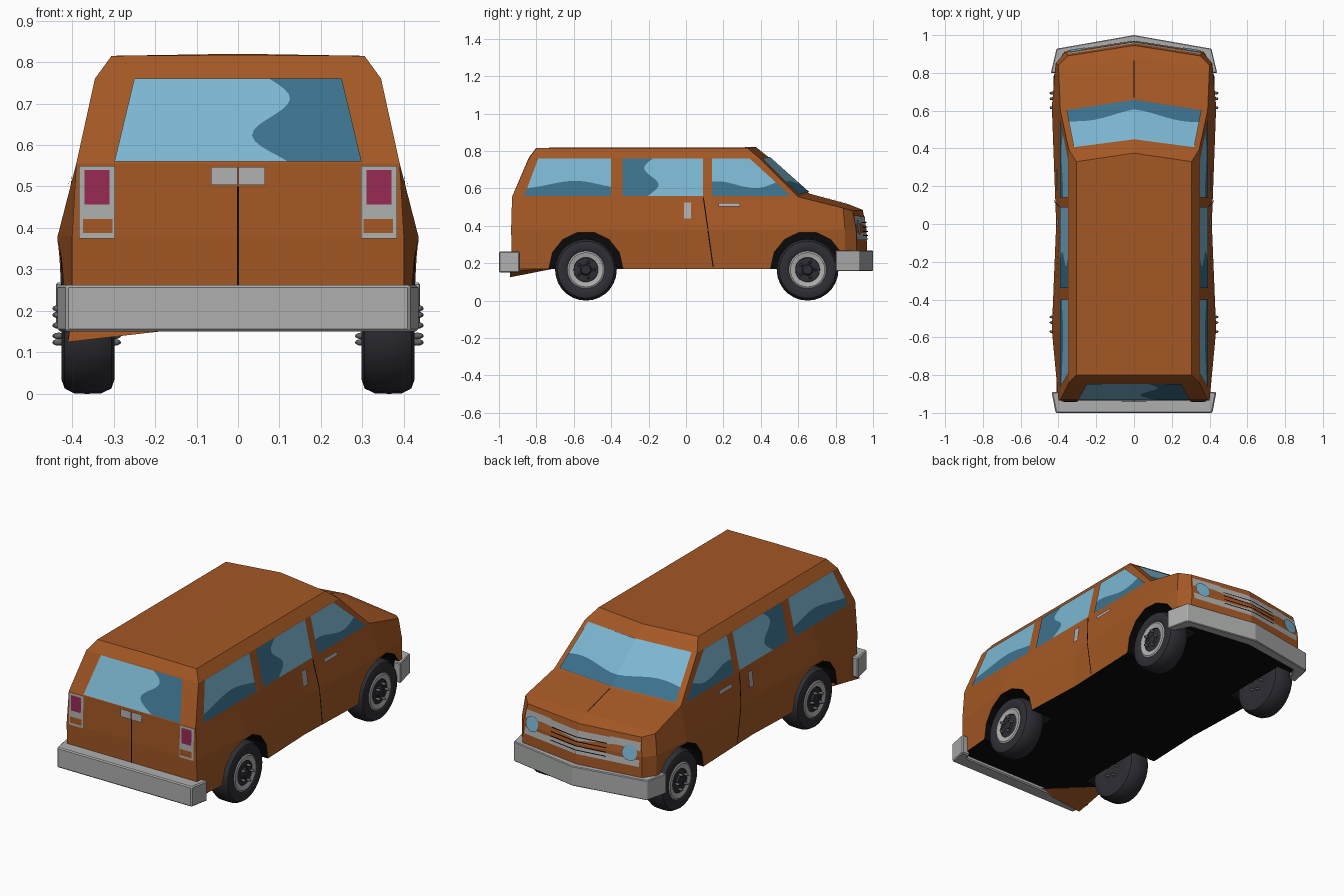
import bpy, bmesh, math
from mathutils import Vector, Matrix
from mathutils.bvhtree import BVHTree

if "Cube" in bpy.data.objects:
    bpy.data.objects.remove(bpy.data.objects["Cube"])


def mat(name, r, g, b):
    m = bpy.data.materials.new(name)
    m.diffuse_color = (r, g, b, 1)
    m.use_nodes = True
    m.node_tree.nodes["Principled BSDF"].inputs["Base Color"].default_value = m.diffuse_color
    return m


ORANGE = mat("orange paint", .37, .097, .018)
GREY = mat("light grey metal", .42, .43, .42)
LIGHT = mat("light glass", .20, .47, .64)
DARK = mat("dark glass", .045, .165, .265)
RUBBER = mat("tyre rubber", .027, .027, .035)
BLACK = mat("black", .003, .003, .003)
RED = mat("tail red", .31, .022, .085)
STEEL = mat("dark steel", .12, .12, .125)


def finish(name, bm, mats):
    me = bpy.data.meshes.new(name)
    bm.to_mesh(me)
    bm.free()
    for m in mats:
        me.materials.append(m)
    ob = bpy.data.objects.new(name, me)
    bpy.context.collection.objects.link(ob)
    return ob


def face_out(bm):
    # turn open plates so that they face away from the van's middle
    bm.normal_update()
    for f in bm.faces:
        if f.normal.dot(f.calc_center_median() - Vector((0, f.calc_center_median().y * .6, .4))) < 0:
            f.normal_flip()


def loft(name, rows, mats):
    # half-outlines joined row to row, mirrored across x = 0
    bm = bmesh.new()
    for s in (1, -1):
        g = [[bm.verts.new((s * x, y, z)) for x, y, z in r] for r in rows]
        for a, b in zip(g, g[1:]):
            for i in range(len(a) - 1):
                bm.faces.new((a[i], a[i + 1], b[i + 1], b[i]))
    bmesh.ops.remove_doubles(bm, verts=bm.verts, dist=1e-5)
    bmesh.ops.recalc_face_normals(bm, faces=bm.faces)
    return finish(name, bm, mats)


# lower body: floor, sill, waist, belt and hood rows, rear to nose
low = [(0, -.93, .17), (.40, -.93, .17), (.43, -.56, .17), (.408, 0, .17),
       (.43, .62, .17), (.412, .85, .17), (.37, .915, .17), (0, .97, .17)]
waist = [(0, -.935, .38), (.40, -.935, .38), (.435, -.56, .38), (.412, 0, .38),
         (.435, .62, .38), (.415, .85, .38), (.365, .91, .38), (0, .965, .38)]
belt = [(0, -.93, .555), (.39, -.93, .555), (.39, -.56, .555), (.39, 0, .555),
        (.39, .60, .555), (.40, .84, .495), (.35, .89, .48), (0, .945, .485)]
hood = [belt[0], belt[0], (0, -.56, .555), (0, 0, .555), (0, .66, .572),
        (0, .87, .515), belt[7], belt[7]]
floor = [low[0], low[0]] + [(0, p[1], .17) for p in low[2:6]] + [low[7]] * 2
body = loft("lower_body", [floor, low, waist, belt, hood], [ORANGE, BLACK])

# wheel arches cut out of the body
AXLES = (-.535, .65)
for y in AXLES:
    for s in (1, -1):
        bpy.ops.mesh.primitive_cylinder_add(vertices=14, radius=.198, depth=.24,
                                            location=(s * .40, y, .172), rotation=(0, math.pi / 2, 0))
        cut = bpy.context.object
        cut.name = "arch_cutter"
        cut.hide_render = True
        mod = body.modifiers.new("arch", 'BOOLEAN')
        mod.operation, mod.solver, mod.object = 'DIFFERENCE', 'EXACT', cut
dg = bpy.context.evaluated_depsgraph_get()
new = bpy.data.meshes.new_from_object(body.evaluated_get(dg))
body.modifiers.clear()
body.data = new
for ob in [o for o in bpy.data.objects if o.name.startswith("arch_cutter")]:
    bpy.data.objects.remove(ob)
# underside and arch linings are black
for p in new.polygons:
    c = p.center
    lining = abs(c.x) < .405 and any(math.hypot(c.y - y, c.z - .172) < .205 for y in AXLES)
    p.material_index = 1 if c.z < .175 or lining else 0
tree = BVHTree.FromPolygons([v.co for v in new.vertices], [p.vertices for p in new.polygons])

# cabin with roof
g0 = [(0, -.93, .555), (.39, -.93, .555), (.39, .60, .555), (0, .66, .572)]
g1 = [(0, -.84, .765), (.345, -.84, .76), (.345, .395, .76), (0, .44, .768)]
g2 = [(0, -.80, .817), (.305, -.80, .815), (.305, .33, .815), (0, .375, .82)]
loft("cabin", [g0, g1, g2, [g2[0], g2[0], g2[3], g2[3]]], [ORANGE])

# small drooping rear valance corner
bm = bmesh.new()
v = [bm.verts.new(p) for p in ((-.41, -.94, .125), (-.12, -.94, .158), (-.41, -.70, .172), (-.40, -.93, .19))]
for t in ((0, 1, 2), (0, 1, 3), (0, 2, 3), (1, 2, 3)):
    bm.faces.new([v[i] for i in t])
bmesh.ops.recalc_face_normals(bm, faces=bm.faces)
finish("rear_valance", bm, [ORANGE])


def lerp(a, b, t):
    return a + (b - a) * t


def window(name, P, split, n=16):
    # P(a, b) places the glass; dark below split(a), light above
    bm = bmesh.new()
    cols = [[bm.verts.new(P(i / n, b)) for b in (0, split(i / n), 1)] for i in range(n + 1)]
    for a, b in zip(cols, cols[1:]):
        for k in (0, 1):
            bm.faces.new((a[k], b[k], b[k + 1], a[k + 1])).material_index = k
    face_out(bm)
    finish(name, bm, [DARK, LIGHT])


def side_glass(sg, b0, b1, t0, t1):
    def P(s, t):
        z = .56 + .2 * t
        return (sg * (.39 - .22 * (z - .555) + .004),
                lerp(lerp(b0, b1, s), lerp(t0, t1, s), t), z)
    return P


for sg, side in ((1, "right"), (-1, "left")):
    window(side + "_rear_window", side_glass(sg, -.865, -.40, -.79, -.40),
           lambda a: .30 + .10 * math.sin(5 * a - 1.2))
    mid = side_glass(sg, -.34, .09, -.34, .09)
    window(side + "_middle_window", lambda a, b, P=mid: P(b, a),
           lambda a: .36 + .09 * math.sin(7 * a - .5))
    window(side + "_front_window", side_glass(sg, .14, .56, .14, .34),
           lambda a: .30 + .09 * math.sin(6 * a + 1))


def windshield(a, b):
    u, t = abs(2 * a - 1) * .92, .03 + .95 * b
    p = Vector(g0[3]).lerp(Vector(g0[2]), u).lerp(Vector(g1[3]).lerp(Vector(g1[2]), u), t)
    return (p.x if a > .5 else -p.x, p.y + .004, p.z + .004)


def rear_glass(a, b):
    z = .56 + .2 * a
    return ((1 - 2 * b) * lerp(.298, .25, a), -.93 + .4286 * (z - .555) - .005, z)


window("windshield", windshield, lambda a: .30 + .06 * math.sin(9 * a))
window("rear_window", rear_glass, lambda a: .35 + .09 * math.sin(2 * math.pi * (1.1 * a - .1)))

VIEWS = {"rear": lambda u, v: ((u, -2, v), (0, 1, 0)), "front": lambda u, v: ((u, 2, v), (0, -1, 0)),
         "side": lambda u, v: ((2, u, v), (-1, 0, 0)), "top": lambda u, v: ((u, v, 2), (0, 0, -1))}


def plate(name, view, polys, m, off=.004):
    # flat details projected on the body, on both sides
    bm = bmesh.new()
    for poly in polys:
        pts = []
        for u, v in poly:
            o, d = (Vector(k) for k in VIEWS[view](u, v))
            pts.append(tree.ray_cast(o, d)[0] - d * off)
        for s in (1, -1):
            bm.faces.new([bm.verts.new((s * p.x, p.y, p.z)) for p in pts])
    face_out(bm)
    finish(name, bm, [m])


def rect(u0, u1, v0, v1):
    return [(u0, v0), (u1, v0), (u1, v1), (u0, v1)]


# tail lamps, hatch handle and hatch seam
plate("tail_lamp_frames", "rear", [rect(.297, .383, .375, .549)], GREY)
plate("tail_lamps", "rear", [rect(.31, .37, .456, .54)], RED, .007)
plate("tail_indicators", "rear", [rect(.303, .374, .388, .422)], ORANGE, .007)
plate("hatch_handle", "rear", [rect(.001, .065, .503, .547)], GREY, .008)
plate("hatch_seam", "rear", [rect(.0005, .003, .25, .50)], BLACK)

# grille, slats and headlamps
plate("grille", "front", [rect(.001, .18, .325, .45), rect(.18, .352, .325, .455)], GREY)
plate("grille_slats", "front", [rect(.001, .17, z, z + .005) for z in (.345, .368, .391, .414)], BLACK, .007)
plate("headlamps", "front", [[(.30 + .044 * math.cos(k * math.pi / 6), .392 + .042 * math.sin(k * math.pi / 6))
                              for k in range(12)]], LIGHT, .008)
plate("hood_seam", "top", [rect(.0005, .003, .67, .865)], BLACK)

# door handles and door seams
plate("sliding_door_handles", "side", [rect(-.01, .028, .44, .525)], GREY, .006)
plate("front_door_handles", "side", [rect(.175, .29, .502, .522)], GREY, .006)
plate("door_seams", "side", [[(.09, .55), (.096, .55), (.12, .382), (.114, .382)],
                             [(.114, .378), (.12, .378), (.148, .18), (.142, .18)]], BLACK)


def bumper(name, half, z0, z1, bevel):
    # plan outline extruded upwards
    bm = bmesh.new()
    outline = half + [(-x, y) for x, y in reversed(half) if x > 0]
    f = bm.faces.new([bm.verts.new((x, y, z0)) for x, y in outline])
    r = bmesh.ops.extrude_face_region(bm, geom=[f])
    bmesh.ops.translate(bm, verts=[v for v in r["geom"] if isinstance(v, bmesh.types.BMVert)],
                        vec=(0, 0, z1 - z0))
    bmesh.ops.recalc_face_normals(bm, faces=bm.faces)
    ob = finish(name, bm, [GREY])
    mod = ob.modifiers.new("edge", 'BEVEL')
    mod.width, mod.segments = bevel, 1


bumper("rear_bumper", [(.415, -1), (.436, -.89), (.39, -.89), (.375, -.925)], .15, .262, .006)
bumper("front_bumper", [(0, 1), (.41, .928), (.44, .80), (.40, .80), (.355, .89), (0, .94)], .158, .268, .004)

# wheels: lathed profile of (offset along axle, radius, material)
PROFILE = [(.302, 0, 2), (.302, .09, 0), (.298, .13, 0), (.305, .152, 0), (.33, .164, 0), (.365, .165, 0),
           (.395, .164, 0), (.418, .152, 0), (.426, .13, 0), (.420, .103, 0), (.418, .100, 1),
           (.422, .092, 1), (.416, .066, 2), (.412, .064, 2), (.414, .03, 2), (.424, .024, 2), (.424, 0, 2)]
N = 28
for y, end in zip(AXLES, ("rear", "front")):
    for s, side in ((1, "right"), (-1, "left")):
        bm = bmesh.new()
        rings = [[bm.verts.new((s * x, y + r * math.cos(2 * math.pi * k / N), .165 + r * math.sin(2 * math.pi * k / N)))
                  for k in range(N)] for x, r, _ in PROFILE]
        for i in range(len(rings) - 1):
            for k in range(N):
                j = (k + 1) % N
                f = bm.faces.new((rings[i][k], rings[i][j], rings[i + 1][j], rings[i + 1][k]))
                f.material_index = PROFILE[i][2]
        bmesh.ops.remove_doubles(bm, verts=bm.verts, dist=1e-5)
        # wheel bolts, outside and inside
        for k in range(5):
            a = 2 * math.pi * k / 5
            for x in (.432, .298):
                M = Matrix.Translation((s * x, y + .043 * math.cos(a), .165 + .043 * math.sin(a)))
                r = bmesh.ops.create_uvsphere(bm, u_segments=8, v_segments=6, radius=.008,
                                              matrix=M @ Matrix.Diagonal((2, 1, 1, 1)))
                for f in {f for v in r["verts"] for f in v.link_faces}:
                    f.material_index = 3
        bmesh.ops.recalc_face_normals(bm, faces=bm.faces)
        ob = finish(f"{end}_{side}_wheel", bm, [RUBBER, GREY, RUBBER, STEEL])
        bpy.context.view_layer.objects.active = ob
        bpy.ops.object.select_all(action='DESELECT')
        ob.select_set(True)
        bpy.ops.object.shade_smooth_by_angle(angle=math.radians(35))
